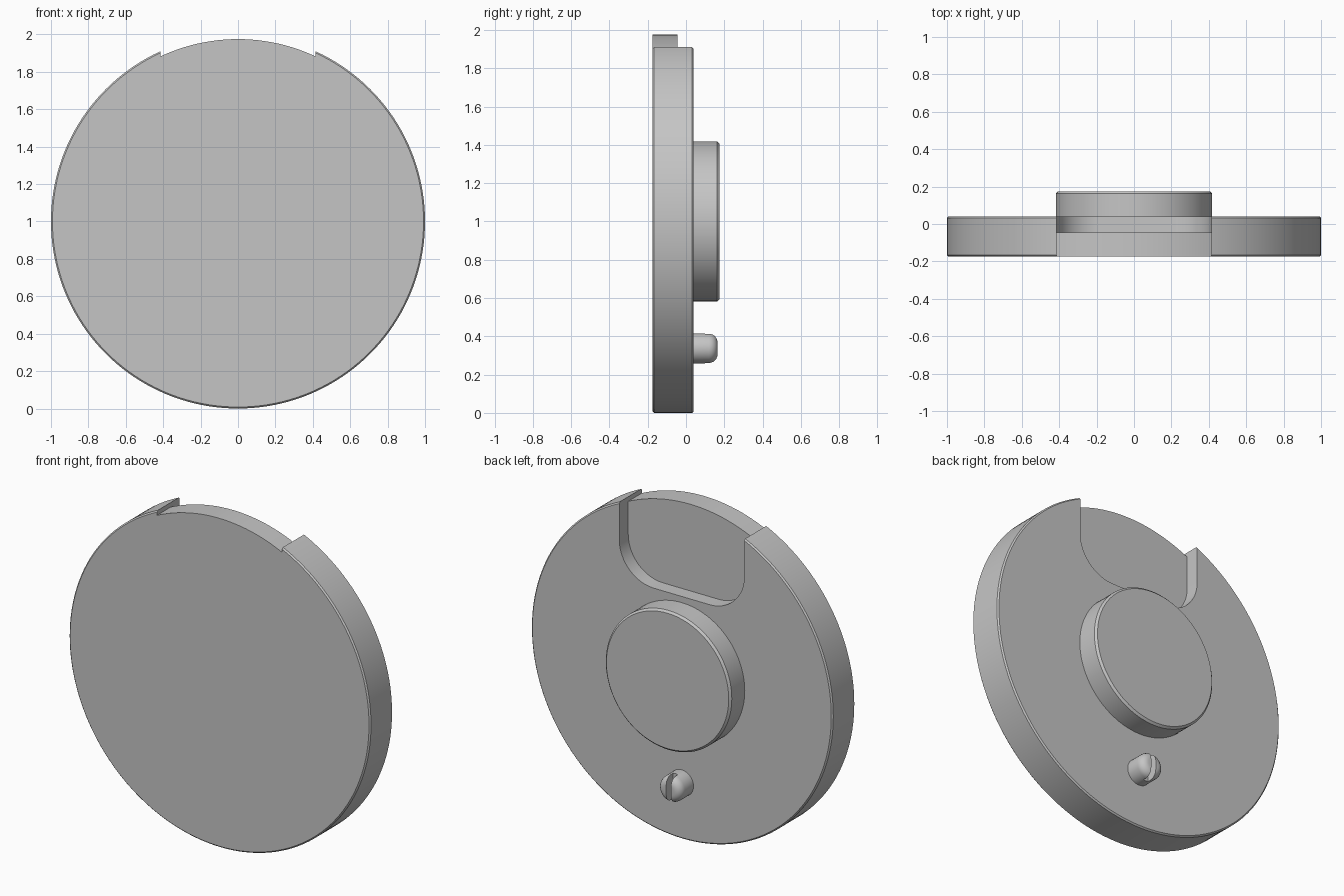
import bpy, bmesh
from math import pi, sin, cos, asin, radians
from mathutils import Matrix

if "Cube" in bpy.data.objects:
    bpy.data.objects.remove(bpy.data.objects["Cube"], do_unlink=True)

grey = bpy.data.materials.new("plain grey")
grey.use_nodes = True
grey.diffuse_color = (0.56, 0.56, 0.56, 1)
grey.node_tree.nodes["Principled BSDF"].inputs["Base Color"].default_value = grey.diffuse_color


def finish(name, bm):
    bmesh.ops.recalc_face_normals(bm, faces=bm.faces)
    mesh = bpy.data.meshes.new(name)
    bm.to_mesh(mesh)
    bm.free()
    mesh.materials.append(grey)
    ob = bpy.data.objects.new(name, mesh)
    bpy.context.collection.objects.link(ob)
    return ob


def disc(name, radius, z, y0, y1, sides):
    """Cylinder lying along y."""
    bm = bmesh.new()
    bmesh.ops.create_cone(bm, cap_ends=True, segments=sides, radius1=radius,
                          radius2=radius, depth=y1 - y0,
                          matrix=Matrix.Translation((0, (y0 + y1) / 2, z))
                          @ Matrix.Rotation(pi / 2, 4, 'X'))
    return finish(name, bm)


def prism(name, outline, y0, y1):
    """Outline in x and z, extruded along y."""
    bm = bmesh.new()
    face = bm.faces.new([bm.verts.new((x, y0, z)) for x, z in outline])
    ext = bmesh.ops.extrude_face_region(bm, geom=[face])
    verts = [v for v in ext["geom"] if isinstance(v, bmesh.types.BMVert)]
    bmesh.ops.translate(bm, verts=verts, vec=(0, y1 - y0, 0))
    ob = finish(name, bm)
    ob.hide_render = True
    return ob


def activate(ob):
    bpy.ops.object.select_all(action='DESELECT')
    ob.select_set(True)
    bpy.context.view_layer.objects.active = ob


def bevel(ob, width, segments=1):
    activate(ob)
    mod = ob.modifiers.new("bevel", 'BEVEL')
    mod.width, mod.segments = width, segments
    mod.limit_method, mod.angle_limit = 'ANGLE', radians(40)
    bpy.ops.object.modifier_apply(modifier=mod.name)


def cut(ob, cutter):
    activate(ob)
    mod = ob.modifiers.new("cut", 'BOOLEAN')
    mod.operation, mod.solver, mod.object = 'DIFFERENCE', 'EXACT', cutter
    bpy.ops.object.modifier_apply(modifier=mod.name)
    bpy.data.objects.remove(cutter, do_unlink=True)


def smooth(ob):
    activate(ob)
    bpy.ops.object.shade_smooth_by_angle(angle=radians(30))


HALF, FLOOR, CORNER = 0.415, 1.455, 0.23   # pocket half width, bottom, corner radius
BACK, FRONT = 0.04, -0.175

# Main disc with thin chamfered rims
body = disc("main_disc", 1.0, 1.0, FRONT, BACK, 160)
bevel(body, 0.008)

# Round-cornered pocket sunk into the back, open at the top
right = [(HALF - CORNER + CORNER * sin(a), FLOOR + CORNER - CORNER * cos(a))
         for a in (pi / 2 * i / 12 for i in range(13))] + [(HALF, 2.2)]
pocket = right + [(-x, z) for x, z in reversed(right)]
cut(body, prism("pocket_cutter", pocket, -0.045, 0.3))

# Shallow step lowering the rim above the pocket
lip = 0.975
span = asin(HALF / lip)
arc = [(lip * sin(t), 1 + lip * cos(t))
       for t in (span * (i / 12 - 1) for i in range(25))]
cut(body, prism("rim_step_cutter", arc + [(HALF, 2.2), (-HALF, 2.2)], -0.4, 0.4))
smooth(body)

# Raised hub on the back
hub = disc("back_hub", 0.418, 1.0, 0.0, 0.175, 96)
bevel(hub, 0.012)
smooth(hub)

# Rounded pin with a vertical slot across its tip
pin = disc("slotted_pin", 0.078, 0.337, -0.06, 0.165, 40)
bevel(pin, 0.045, 6)
slot = [(-0.016, 0.2), (0.016, 0.2), (0.016, 0.5), (-0.016, 0.5)]
cut(pin, prism("slot_cutter", slot, 0.1, 0.3))
smooth(pin)
